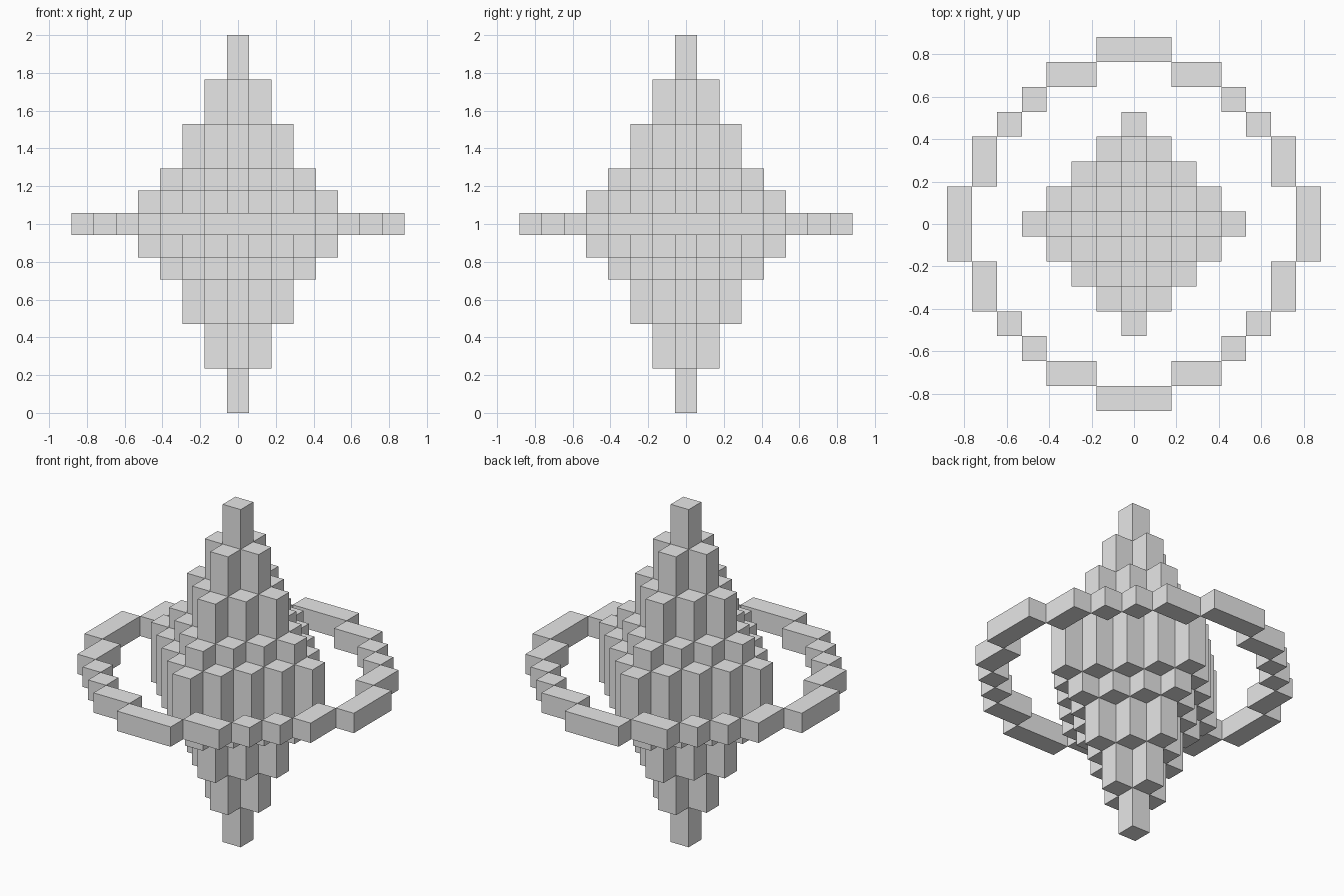
import bpy
import bmesh
from mathutils import Matrix, Vector

cube = bpy.data.objects.get("Cube")
if cube:
    bpy.data.objects.remove(cube, do_unlink=True)

UNIT = 2 / 17          # edge of one block
CENTRE = Vector((0, 0, 1))

grey = bpy.data.materials.new("plain_grey")
grey.use_nodes = True
grey.diffuse_color = (0.8, 0.8, 0.8, 1)
for node in grey.node_tree.nodes:
    if node.type == "BSDF_PRINCIPLED":
        node.inputs["Base Color"].default_value = grey.diffuse_color


def add_block(bm, x, y, size, turn=0):
    """Add a box given in block units, turned by quarter turns about z."""
    spin = Matrix.Rotation(turn * 1.5707963, 4, "Z")
    place = Matrix.Translation(Vector((x, y, 0)) * UNIT)
    scale = Matrix.Diagonal((*(s * UNIT for s in size), 1))
    bmesh.ops.create_cube(bm, size=1,
                          matrix=Matrix.Translation(CENTRE) @ spin @ place @ scale)


def finish(bm, name):
    mesh = bpy.data.meshes.new(name)
    bm.to_mesh(mesh)
    bm.free()
    mesh.materials.append(grey)
    obj = bpy.data.objects.new(name, mesh)
    bpy.context.collection.objects.link(obj)


# Stepped core: square columns, shorter with each diagonal step outwards
heights = (17, 13, 9, 5, 3)
reach = len(heights) - 1
core = bmesh.new()
for x in range(-reach, reach + 1):
    for y in range(-reach, reach + 1):
        step = abs(x) + abs(y)
        if step <= reach:
            add_block(core, x, y, (1, 1, heights[step]))
finish(core, "stepped_core")

# Floating ring: one quarter of bars, repeated by quarter turns
quarter = (
    (0, 7, (3, 1, 1)),
    (2.5, 6, (2, 1, 1)),
    (4, 5, (1, 1, 1)),
    (5, 4, (1, 1, 1)),
    (6, 2.5, (1, 2, 1)),
)
ring = bmesh.new()
for turn in range(4):
    for x, y, size in quarter:
        add_block(ring, x, y, size, turn)
finish(ring, "outer_ring")
